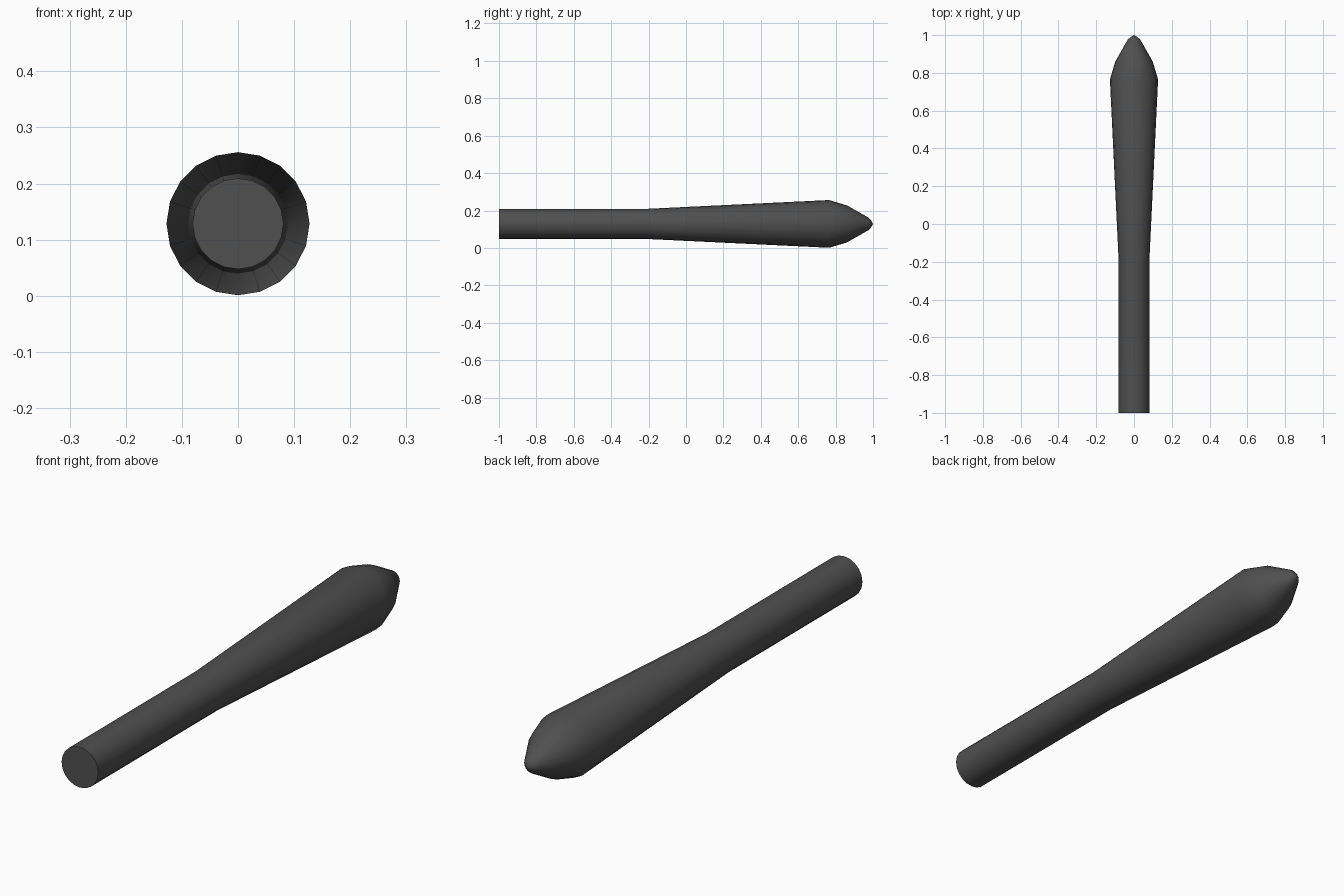
import bpy, bmesh
from math import sin, cos, tau, radians

if "Cube" in bpy.data.objects:
    bpy.data.objects.remove(bpy.data.objects["Cube"])

SIDES = 20
CENTRE_Z = 0.1285

# Profile along the length: (y, radius)
PROFILE = [(-1.0, 0.081), (-0.2, 0.081), (0.765, 0.1275),
           (0.86, 0.099), (0.975, 0.034), (0.99, 0.018)]
TIP_Y = 1.0

bm = bmesh.new()
rings = [[bm.verts.new((r * sin(tau * i / SIDES), y, CENTRE_Z + r * cos(tau * i / SIDES)))
          for i in range(SIDES)] for y, r in PROFILE]

# Handle, flared body and shoulder
for a, b in zip(rings, rings[1:]):
    for i in range(SIDES):
        j = (i + 1) % SIDES
        bm.faces.new((a[i], a[j], b[j], b[i]))

# Flat butt end and pointed tip
bm.faces.new(rings[0])
tip = bm.verts.new((0, TIP_Y, CENTRE_Z))
for i in range(SIDES):
    bm.faces.new((rings[-1][i], rings[-1][(i + 1) % SIDES], tip))
bmesh.ops.recalc_face_normals(bm, faces=bm.faces)

mesh = bpy.data.meshes.new("tapered_club")
bm.to_mesh(mesh)
bm.free()
club = bpy.data.objects.new("tapered_club", mesh)
bpy.context.collection.objects.link(club)

# Dark grey finish
dark = bpy.data.materials.new("dark_grey")
dark.diffuse_color = (0.08, 0.08, 0.08, 1)
dark.use_nodes = True
dark.node_tree.nodes["Principled BSDF"].inputs["Base Color"].default_value = dark.diffuse_color
mesh.materials.append(dark)

# Smooth sides, sharp butt edge
bpy.context.view_layer.objects.active = club
club.select_set(True)
bpy.ops.object.shade_smooth_by_angle(angle=radians(40))
